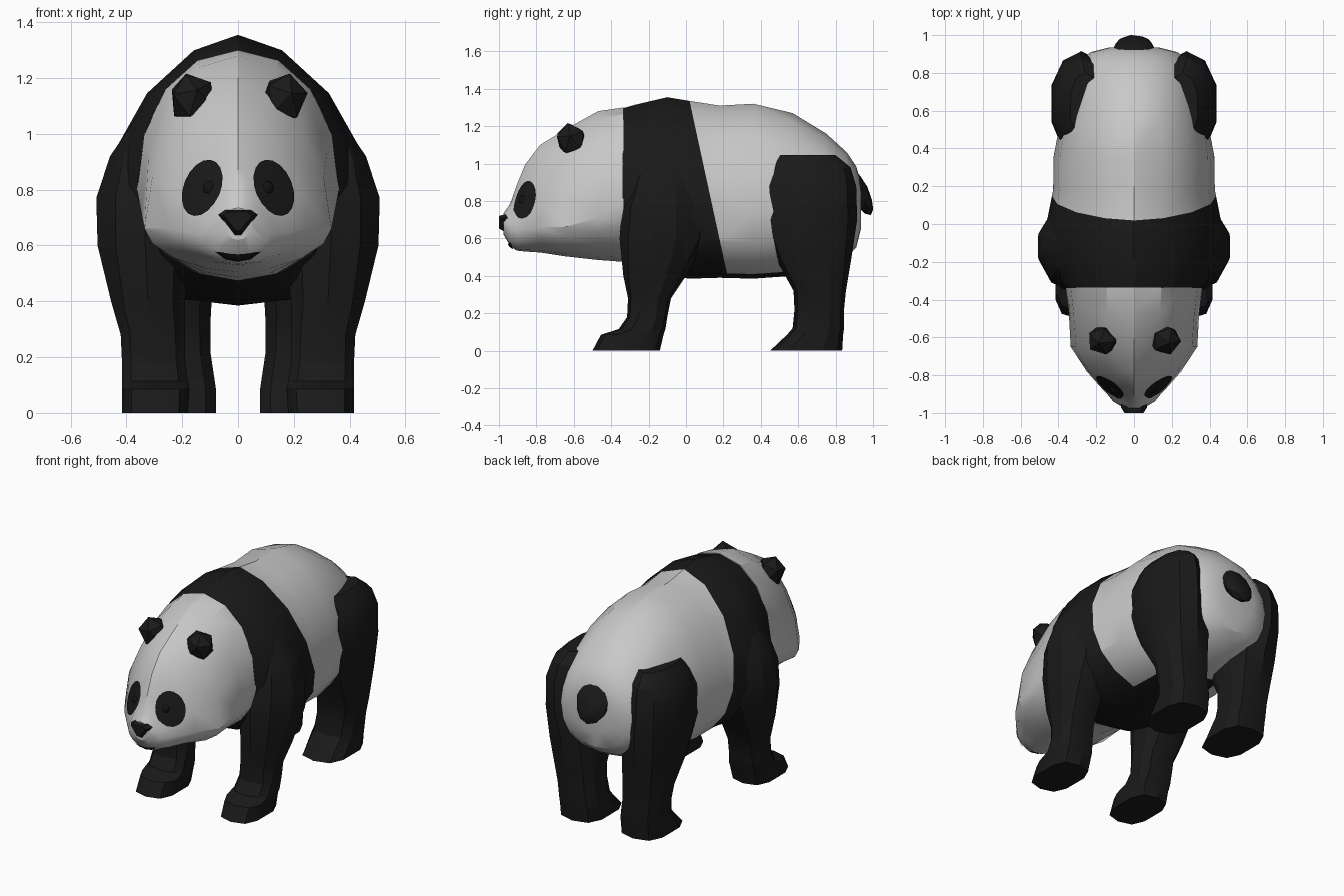
import bpy, bmesh, math
from mathutils import Vector, Matrix
from mathutils.bvhtree import BVHTree

cube = bpy.data.objects.get("Cube")
if cube:
    bpy.data.objects.remove(cube, do_unlink=True)


def material(name, rgb, rough=0.8):
    m = bpy.data.materials.new(name)
    m.diffuse_color = (*rgb, 1)
    m.use_nodes = True
    bsdf = m.node_tree.nodes["Principled BSDF"]
    bsdf.inputs["Base Color"].default_value = (*rgb, 1)
    bsdf.inputs["Roughness"].default_value = rough
    return m


WHITE = material("white fur", (0.58, 0.58, 0.58))
BLACK = material("black fur", (0.010, 0.010, 0.010))
EYE = material("eye black", (0.007, 0.007, 0.007))


def finish(name, bm, mats, angle=28):
    mesh = bpy.data.meshes.new(name)
    bm.to_mesh(mesh)
    bm.free()
    ob = bpy.data.objects.new(name, mesh)
    bpy.context.collection.objects.link(ob)
    for m in mats:
        mesh.materials.append(m)
    bpy.ops.object.select_all(action='DESELECT')
    ob.select_set(True)
    bpy.context.view_layer.objects.active = ob
    bpy.ops.object.shade_smooth_by_angle(angle=math.radians(angle))
    return ob


def loft(rings):
    """Skin a list of equal-length point rings and cap both ends."""
    bm = bmesh.new()
    rows = [[bm.verts.new(p) for p in r] for r in rings]
    n = len(rows[0])
    for a, b in zip(rows, rows[1:]):
        for i in range(n):
            j = (i + 1) % n
            bm.faces.new((a[i], a[j], b[j], b[i]))
    bm.faces.new(rows[0])
    bm.faces.new(rows[-1])
    bmesh.ops.recalc_face_normals(bm, faces=bm.faces)
    return bm


def power(v, p):
    return math.copysign(abs(v) ** (2 / p), v)


def body_ring(y, w, top, bottom, mid, p, low_p=2.3, n=16):
    """Upright ring with separate upper and lower halves."""
    pts = []
    for i in range(n):
        a = 2 * math.pi * i / n
        s, c = math.sin(a), math.cos(a)
        q = p if c > 0 else low_p
        h = top - mid if c > 0 else mid - bottom
        pts.append((w * power(s, q), y, mid + h * power(c, q)))
    return pts


def leg_ring(side, z, x0, x1, y0, y1, front_p, back_p, n=10):
    """Level ring for a leg, with its own roundness in front and behind."""
    pts = []
    for i in range(n):
        a = 2 * math.pi * (i + 0.5) / n
        p = back_p if math.sin(a) > 0 else front_p
        x = (x0 + x1) / 2 + (x1 - x0) / 2 * power(math.cos(a), p) / 0.96
        y = (y0 + y1) / 2 + (y1 - y0) / 2 * power(math.sin(a), p)
        pts.append((side * x, y, z))
    return pts


# Torso: y, half width, top, bottom, widest height, roundness
TORSO = [
    (-0.34, .36, 1.295, .48, .83, 2.0), (-0.27, .41, 1.315, .44, .80, 1.85),
    (-0.10, .49, 1.355, .40, .73, 1.7), (0.02, .46, 1.335, .385, .73, 1.75),
    (0.18, .428, 1.31, .39, .74, 1.85), (0.36, .425, 1.32, .385, .74, 1.9),
    (0.57, .385, 1.27, .40, .75, 1.95), (0.75, .35, 1.16, .44, .75, 2.0),
    (0.86, .295, 1.06, .50, .76, 2.0), (0.91, .23, .985, .55, .77, 2.0),
    (0.935, .13, .90, .65, .78, 2.0),
]
bm = loft([body_ring(*r) for r in TORSO])
# Cut the edge of the dark shoulder band
cut_co, cut_no = Vector((0, .02, 1.33)), Vector((0, .83, .18))
bmesh.ops.bisect_plane(bm, geom=bm.verts[:] + bm.edges[:] + bm.faces[:],
                       plane_co=cut_co, plane_no=cut_no)
bm.normal_update()
for f in bm.faces:
    c = f.calc_center_median()
    under = f.normal.z < -0.8 and abs(c.x) < 0.12 and c.y < 0.6
    f.material_index = 1 if (c - cut_co).dot(cut_no) < 0 or under else 0
finish("torso", bm, [WHITE, BLACK])

# Head and neck, with a flatter slanted jaw below the cheek ridge
HEAD = [
    (-0.975, .05, .735, .62, .68, 2.0, 2.0), (-0.94, .11, .785, .56, .65, 1.6, 2.0),
    (-0.905, .138, .885, .535, .64, 1.2, 2.0), (-0.86, .18, .995, .53, .65, 1.27, 2.0),
    (-0.78, .25, 1.10, .525, .66, 1.55, 1.8), (-0.65, .335, 1.18, .505, .66, 1.85, 1.8),
    (-0.47, .345, 1.28, .485, .71, 2.1, 1.8), (-0.335, .362, 1.30, .475, .80, 2.1, 2.0),
]
bm = loft([body_ring(*r) for r in HEAD])
head_surface = BVHTree.FromBMesh(bm)
finish("head", bm, [WHITE])

# Legs: z, inner x, outer x, front y, back y, front and back roundness
FRONT_LEG = [
    (0, .18, .415, -.50, -.14, 2.9, 2.9), (.085, .175, .415, -.455, -.12, 2.9, 2.9),
    (.115, .18, .415, -.36, -.11, 2.9, 2.9), (.18, .19, .415, -.315, -.10, 2.9, 2.9),
    (.28, .19, .42, -.31, -.08, 2.7, 2.7), (.40, .19, .455, -.335, .0, 2.4, 2.4),
    (.60, .16, .505, -.355, .12, 2.0, 1.8), (.77, .16, .51, -.34, .12, 1.9, 1.7),
    (.92, .20, .46, -.28, .06, 2.0, 1.8), (1.08, .20, .35, -.22, -.02, 2.0, 2.0),
]
HIND_LEG = [
    (0, .08, .345, .45, .835, 2.9, 2.9), (.085, .08, .345, .54, .84, 2.9, 2.9),
    (.12, .085, .345, .57, .845, 2.9, 2.9), (.22, .10, .355, .58, .845, 2.9, 2.9),
    (.32, .10, .375, .575, .855, 2.9, 2.7), (.50, .09, .415, .475, .885, 2.9, 2.3),
    (.70, .12, .437, .40, .915, 2.9, 2.0), (.88, .14, .433, .415, .91, 2.9, 2.0),
    (.98, .16, .395, .45, .88, 2.9, 2.0), (1.045, .18, .335, .47, .80, 2.9, 2.2),
]
for side, word in ((1, "left"), (-1, "right")):
    for part, rings in (("front_leg", FRONT_LEG), ("hind_leg", HIND_LEG)):
        bm = loft([leg_ring(side, *r) for r in rings])
        finish(f"{part}_{word}", bm, [BLACK])


def blob(name, loc, scale, rot, mat, subdiv):
    bm = bmesh.new()
    mtx = Matrix.LocRotScale(Vector(loc), rot, Vector(scale))
    bmesh.ops.create_icosphere(bm, subdivisions=subdiv, radius=1, matrix=mtx)
    return finish(name, bm, [mat])


def tilt(x, y=0.0):
    return (Matrix.Rotation(y, 3, 'Y') @ Matrix.Rotation(x, 3, 'X')).to_quaternion()


# Tail
blob("tail", (0, .925, .853), (.11, .05, .143), tilt(math.radians(26)), BLACK, 2)


def plate(name, outline, mat, lift=0.006, steps=5):
    """Thin painted patch wrapped on the face; outline is counter-clockwise (x, z)."""
    bm = bmesh.new()
    n = len(outline)
    cx = sum(p[0] for p in outline) / n
    cz = sum(p[1] for p in outline) / n

    def drop(x, z):
        co, no, _, _ = head_surface.ray_cast(Vector((x, -2, z)), Vector((0, 1, 0)))
        if co is None:
            co, no, _, _ = head_surface.find_nearest(Vector((x, -.93, z)))
        return bm.verts.new(co + no * lift)

    hub = drop(cx, cz)
    prev = None
    for k in range(1, steps + 1):
        t = k / steps
        row = [drop(cx + (x - cx) * t, cz + (z - cz) * t) for x, z in outline]
        for i in range(n):
            j = (i + 1) % n
            if prev:
                bm.faces.new((prev[i], row[i], row[j], prev[j]))
            else:
                bm.faces.new((hub, row[i], row[j]))
        prev = row
    finish(name, bm, [mat])


for side, word in ((1, "left"), (-1, "right")):
    # Ears
    blob(f"ear_{word}", (side * .163, -.612, 1.125), (.088, .084, .096),
         tilt(math.radians(12), side * math.radians(14)), BLACK, 1)
    # Eye patches slant down and outward
    lean = side * math.radians(22)
    ring = []
    for i in range(18):
        a = 2 * math.pi * i / 18
        u, v = .066 * math.cos(a), .105 * math.sin(a)
        ring.append((side * .125 + u * math.cos(lean) - v * math.sin(lean),
                     .805 + u * math.sin(lean) + v * math.cos(lean)))
    plate(f"eye_patch_{word}", ring, BLACK)
    # Eyeballs
    spot, _, _, _ = head_surface.ray_cast(Vector((side * .10, -2, .805)), Vector((0, 1, 0)))
    blob(f"eye_{word}", spot + Vector((0, .012, 0)), (.028, .028, .028), tilt(0), EYE, 2)

# Nose
NOSE = [(-.07, .71), (-.045, .728), (.045, .728), (.07, .71),
        (.04, .672), (.012, .635), (-.012, .635), (-.04, .672)]
rings = [[(x * s, y, .70 + (z - .70) * s) for x, z in NOSE]
         for y, s in ((-.92, 1.0), (-.97, 1.0), (-1.0, .72))]
finish("nose", loft(rings), [BLACK])

# Mouth
plate("mouth", [(-.08, .582), (-.045, .555), (0, .546), (.045, .555), (.08, .582),
                (.04, .574), (0, .571), (-.04, .574)], EYE)
